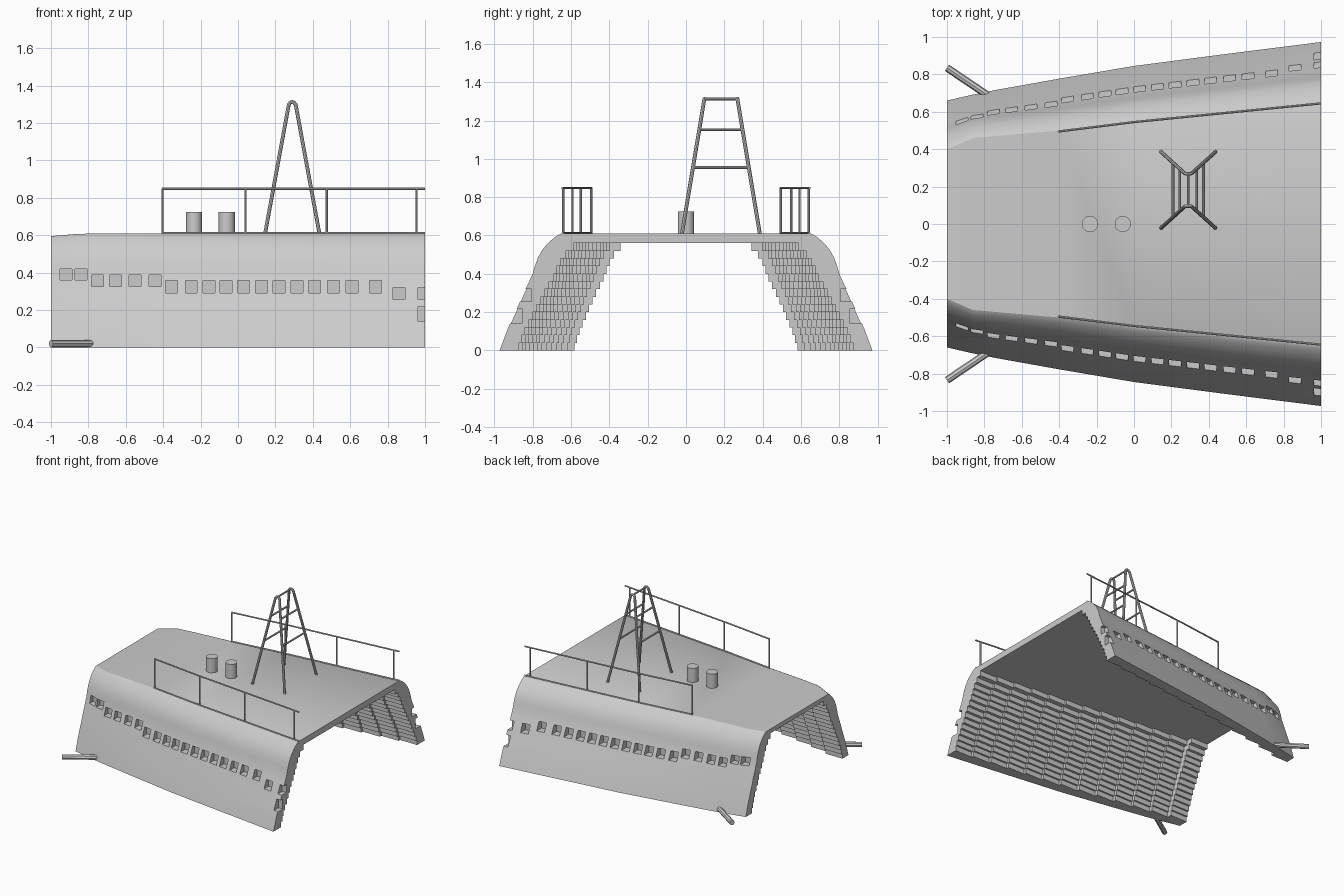
import bpy, bmesh, math
from mathutils import Vector

if "Cube" in bpy.data.objects:
    bpy.data.objects.remove(bpy.data.objects["Cube"])

grey = bpy.data.materials.new("hull grey")
grey.diffuse_color = (0.6, 0.6, 0.6, 1)
grey.use_nodes = True
grey.node_tree.nodes["Principled BSDF"].inputs["Base Color"].default_value = grey.diffuse_color


def lerp_table(table, t, col=1):
    for a, b in zip(table, table[1:]):
        if t <= b[0]:
            f = max(0, (t - a[0]) / (b[0] - a[0]))
            return a[col] + f * (b[col] - a[col])
    return table[-1][col]


# Station: x, half width at base, half width of deck, deck height
STATIONS = [(-1, .66, .40, .595), (-.86, .692, .46, .607), (-.72, .72, .472, .61),
            (-.4, .777, .50, .61), (0, .845, .55, .61), (.5, .91, .60, .61), (1, .973, .65, .61)]
# Side profile: height, fraction of the way from deck edge out to base edge
PROFILE = [(0, 1), (.12, .86), (.24, .69), (.30, .61), (.35, .535), (.40, .465), (.44, .43),
           (.48, .385), (.515, .33), (.545, .26), (.57, .185), (.59, .11), (.603, .05), (.61, 0)]


def side_y(x, z):
    w, e = lerp_table(STATIONS, x, 1), lerp_table(STATIONS, x, 2)
    return e + (w - e) * lerp_table(PROFILE, z)


def new_object(name, bm):
    bmesh.ops.recalc_face_normals(bm, faces=bm.faces[:])
    me = bpy.data.meshes.new(name)
    bm.to_mesh(me)
    bm.free()
    ob = bpy.data.objects.new(name, me)
    bpy.context.collection.objects.link(ob)
    me.materials.append(grey)
    return ob


def loft(bm, rings):
    """Closed solid through matching rings of points."""
    vs = [[bm.verts.new(p) for p in r] for r in rings]
    n = len(vs[0])
    for a, b in zip(vs, vs[1:]):
        for i in range(n):
            bm.faces.new((a[i], a[(i + 1) % n], b[(i + 1) % n], b[i]))
    bm.faces.new(vs[0])
    bm.faces.new(vs[-1][::-1])


def prism_ring(x, half):
    """Mirror a half outline (y, z) into a full ring at x."""
    return [(x, y, z) for y, z in half] + [(x, -y, z) for y, z in reversed(half)]


def cut(target, bm):
    tool = new_object("cutter", bm)
    tool.hide_render = True
    mod = target.modifiers.new("cut", 'BOOLEAN')
    mod.operation, mod.solver, mod.object = 'DIFFERENCE', 'EXACT', tool
    bpy.context.view_layer.objects.active = target
    bpy.ops.object.modifier_apply(modifier=mod.name)
    bpy.data.objects.remove(tool)


# Hull solid
bm = bmesh.new()
rings = []
for x, w, e, top in STATIONS:
    rings.append(prism_ring(x, [(e + (w - e) * f, z * top / .61) for z, f in PROFILE]))
loft(bm, rings)
hull = new_object("hull_shell", bm)

# Stepped inner hollow, one terraced slice per column
COLS, LAYERS, STEP = 13, 14, .04
for c in range(COLS):
    x0, x1 = -1 + 2 * c / COLS, -1 + 2 * (c + 1) / COLS
    half = []
    for k in range(LAYERS):
        z0, z1 = k * STEP, (k + 1) * STEP
        y = side_y(x0, z1) - .065 - .05 * (z1 / .56) ** 2
        half += [(y, z0 if k else -.05), (y, z1)]
    bm = bmesh.new()
    loft(bm, [prism_ring(x0 - (.05 if c == 0 else .001), half),
              prism_ring(x1 + (.05 if c == COLS - 1 else 0), half)])
    cut(hull, bm)

# Window recesses: centre x, bottom z, height
windows = [(-.92, .36, .06), (-.84, .36, .06)]
windows += [(x, .325, .063) for x in (-.75, -.655, -.55, -.445)]
windows += [(x, .29, .067) for x in (-.355, -.25, -.155, -.065, .03, .125, .22,
                                     .315, .41, .51, .61, .735)]
windows += [(.86, .255, .065), (.995, .255, .065), (.995, .14, .08)]
bm = bmesh.new()
for x, z, h in windows:
    inner = side_y(x, z + h / 2) - .045
    for s in (1, -1):
        loft(bm, [[(xx, s * inner, z), (xx, s * 1.2, z), (xx, s * 1.2, z + h), (xx, s * inner, z + h)]
                  for xx in (x - .032, x + .032)])
cut(hull, bm)
bpy.ops.object.select_all(action='DESELECT')
hull.select_set(True)
bpy.context.view_layer.objects.active = hull
bpy.ops.object.shade_smooth_by_angle(angle=math.radians(25))


def tubes(name, paths, radius):
    """Round bars along polylines, converted to one mesh."""
    cu = bpy.data.curves.new(name, 'CURVE')
    cu.dimensions, cu.bevel_depth, cu.bevel_resolution, cu.use_fill_caps = '3D', radius, 2, True
    for pts in paths:
        sp = cu.splines.new('POLY')
        sp.points.add(len(pts) - 1)
        for p, co in zip(sp.points, pts):
            p.co = (*co, 1)
    ob = bpy.data.objects.new(name, cu)
    bpy.context.collection.objects.link(ob)
    cu.materials.append(grey)
    bpy.ops.object.select_all(action='DESELECT')
    ob.select_set(True)
    bpy.context.view_layer.objects.active = ob
    bpy.ops.object.convert(target='MESH')
    bpy.ops.object.shade_smooth_by_angle(angle=math.radians(40))


# Deck railings on both sides
def rail_y(x):
    return lerp_table(STATIONS, x, 2) - .005


for s, side in ((1, "back"), (-1, "front")):
    xs = (-.405, 0, .5, 1)
    paths = [[(x, s * rail_y(x), z) for x in xs] for z in (.612, .848)]
    paths += [[(x, s * rail_y(x), .60), (x, s * rail_y(x), .85)] for x in (-.403, .04, .475, .955)]
    tubes(side + "_railing", paths, .006)
    # Slanted pole near the waterline
    tubes(side + "_pole", [[(-.785, s * .69, .02), (-1.0, s * .835, .02)]], .02)

# Mast frame: two arched bents joined by rungs
CX, CY = .29, .182


def leg_y(z):
    return .203 - .118 * (z - .61) / .71


def leg_x(z):
    return .145 - .125 * (z - .61) / .68


arches = []
for s in (1, -1):
    path = [(CX - leg_x(z), CY + s * leg_y(z), z) for z in (.60, 1.285)]
    for i in range(1, 6):
        a = math.pi * (1 - i / 6)
        z = 1.285 + .028 * math.sin(a)
        path.append((CX + .021 * math.cos(a), CY + s * leg_y(z), z))
    path += [(CX + leg_x(z), CY + s * leg_y(z), z) for z in (1.285, .60)]
    arches.append(path)
tubes("mast_legs", arches, .01)
rungs = [[(CX, CY - .085, 1.312), (CX, CY + .085, 1.312)]]
for z in (.955, 1.152):
    for s in (1, -1):
        x = CX + s * leg_x(z)
        rungs.append([(x, CY - leg_y(z), z), (x, CY + leg_y(z), z)])
tubes("mast_rungs", rungs, .007)

# Two deck vents
for i, x in enumerate((-.235, -.06)):
    bpy.ops.mesh.primitive_cylinder_add(vertices=32, radius=.043, depth=.12, location=(x, 0, .665))
    vent = bpy.context.object
    vent.name = f"deck_vent_{i + 1}"
    vent.data.materials.append(grey)
    bpy.ops.object.shade_smooth_by_angle(angle=math.radians(40))
